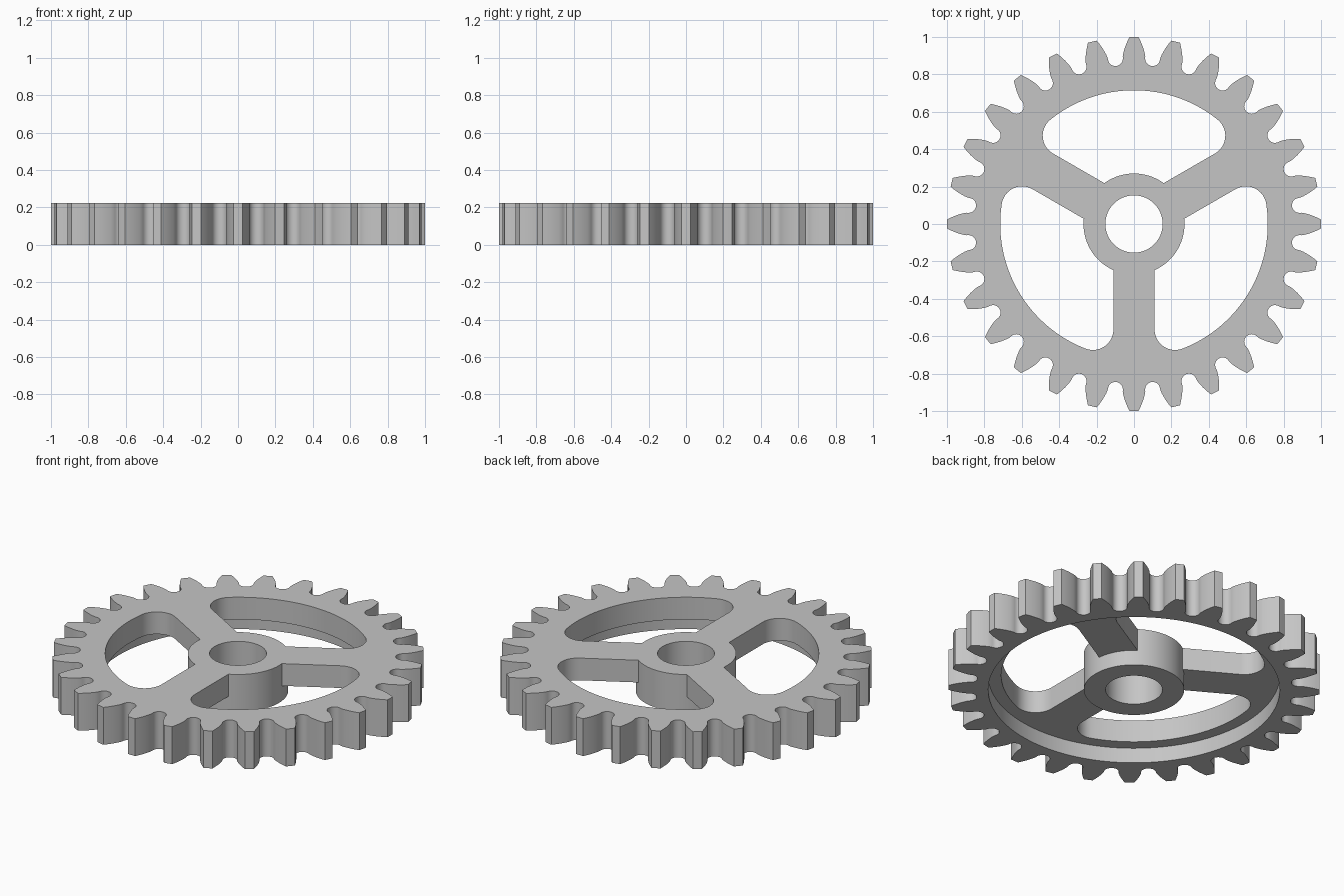
import bpy
import bmesh
from math import acos, asin, atan2, cos, pi, radians, sin, sqrt, tan

TEETH, HEIGHT, WEB_Z = 28, 0.222, 0.09
TIP_R, PITCH_R, ROOT_R, FILLET = 1.0, 0.933, 0.85, 0.04
BASE_R = PITCH_R * cos(radians(20))
RECESS_R, HUB_R, BORE_R = 0.785, 0.27, 0.153
WINDOW_R, SPOKE_HALF, CORNER = 0.715, 0.11, 0.11

cube = bpy.data.objects.get("Cube")
if cube:
    bpy.data.objects.remove(cube)

steel = bpy.data.materials.new("grey steel")
steel.use_nodes = True
GREY = (0.56, 0.56, 0.56, 1)
steel.diffuse_color = GREY
steel.node_tree.nodes["Principled BSDF"].inputs["Base Color"].default_value = GREY


def polar(r, a):
    return (r * cos(a), r * sin(a))


def rotate(points, a):
    return [(x * cos(a) - y * sin(a), x * sin(a) + y * cos(a)) for x, y in points]


def arc(r, start, end, steps, centre=(0, 0)):
    points = [polar(r, start + (end - start) * i / steps) for i in range(steps + 1)]
    return [(x + centre[0], y + centre[1]) for x, y in points]


def circle(r):
    return arc(r, 0, 2 * pi, 128)[:-1]


def prism(name, points, z0, z1):
    """Extrude a closed outline from z0 to z1."""
    bm = bmesh.new()
    base = bm.faces.new([bm.verts.new((x, y, z0)) for x, y in points])
    top = bmesh.ops.extrude_face_region(bm, geom=[base])["geom"]
    bmesh.ops.translate(bm, vec=(0, 0, z1 - z0),
                        verts=[v for v in top if isinstance(v, bmesh.types.BMVert)])
    bmesh.ops.recalc_face_normals(bm, faces=bm.faces)
    mesh = bpy.data.meshes.new(name)
    bm.to_mesh(mesh)
    bm.free()
    mesh.materials.append(steel)
    obj = bpy.data.objects.new(name, mesh)
    bpy.context.collection.objects.link(obj)
    return obj


def combine(target, tool, operation):
    """Apply a boolean and discard the tool."""
    bpy.context.view_layer.objects.active = target
    mod = target.modifiers.new(operation, 'BOOLEAN')
    mod.operation, mod.object, mod.solver = operation, tool, 'EXACT'
    bpy.ops.object.modifier_apply(modifier=mod.name)
    bpy.data.objects.remove(tool)


def involute(r):
    a = acos(min(1, BASE_R / r))
    return tan(a) - a


def half_tooth_angle(r):
    return pi / (2 * TEETH) + involute(PITCH_R) - involute(r)


# Toothed outline: rounded root, involute flank, tip arc, opposite flank
flank_radii = [0.9 + (TIP_R - 0.9) * i / 6 for i in range(7)]
root = arc(FILLET, pi, pi / 2, 6, (ROOT_R + FILLET, 0))
root = rotate([(x, -y) for x, y in reversed(root)], pi / TEETH)
flank = [polar(r, half_tooth_angle(r)) for r in reversed(flank_radii)]
upper = [(TIP_R, 0)] + flank + root
lower = [(x, -y) for x, y in reversed(upper[1:-1])]
outline = []
for i in range(TEETH):
    outline += rotate(lower + upper, 2 * pi * i / TEETH)
gear = prism("gear_wheel", outline, 0, HEIGHT)

# Recess under the web, with the hub standing in it
combine(gear, prism("recess_cutter", circle(RECESS_R), -0.1, WEB_Z), 'DIFFERENCE')

# Three windows between the spokes, rounded at the outer corners
inner_r = HUB_R - 0.03
centre_x = sqrt((WINDOW_R - CORNER) ** 2 - (SPOKE_HALF + CORNER) ** 2)
centre = (centre_x, SPOKE_HALF + CORNER)
corner_angle = atan2(centre[1], centre[0])
half = arc(inner_r, pi / 3, asin(SPOKE_HALF / inner_r), 8)
half += arc(CORNER, -pi / 2, corner_angle, 16, centre)
half += arc(WINDOW_R, corner_angle, pi / 3, 20)[1:]
mirrored = rotate([(x, -y) for x, y in reversed(half[1:-1])], 2 * pi / 3)
for i in range(3):
    window = rotate(half + mirrored, radians(30 + 120 * i))
    combine(gear, prism("window_cutter", window, -0.1, HEIGHT + 0.1), 'DIFFERENCE')

# Full-height hub and its bore
combine(gear, prism("hub", circle(HUB_R), 0, HEIGHT), 'UNION')
combine(gear, prism("bore_cutter", circle(BORE_R), -0.1, HEIGHT + 0.1), 'DIFFERENCE')

# Smooth curved walls, sharp rims
bpy.ops.object.select_all(action='DESELECT')
gear.select_set(True)
bpy.context.view_layer.objects.active = gear
bpy.ops.object.shade_smooth_by_angle(angle=radians(30))
